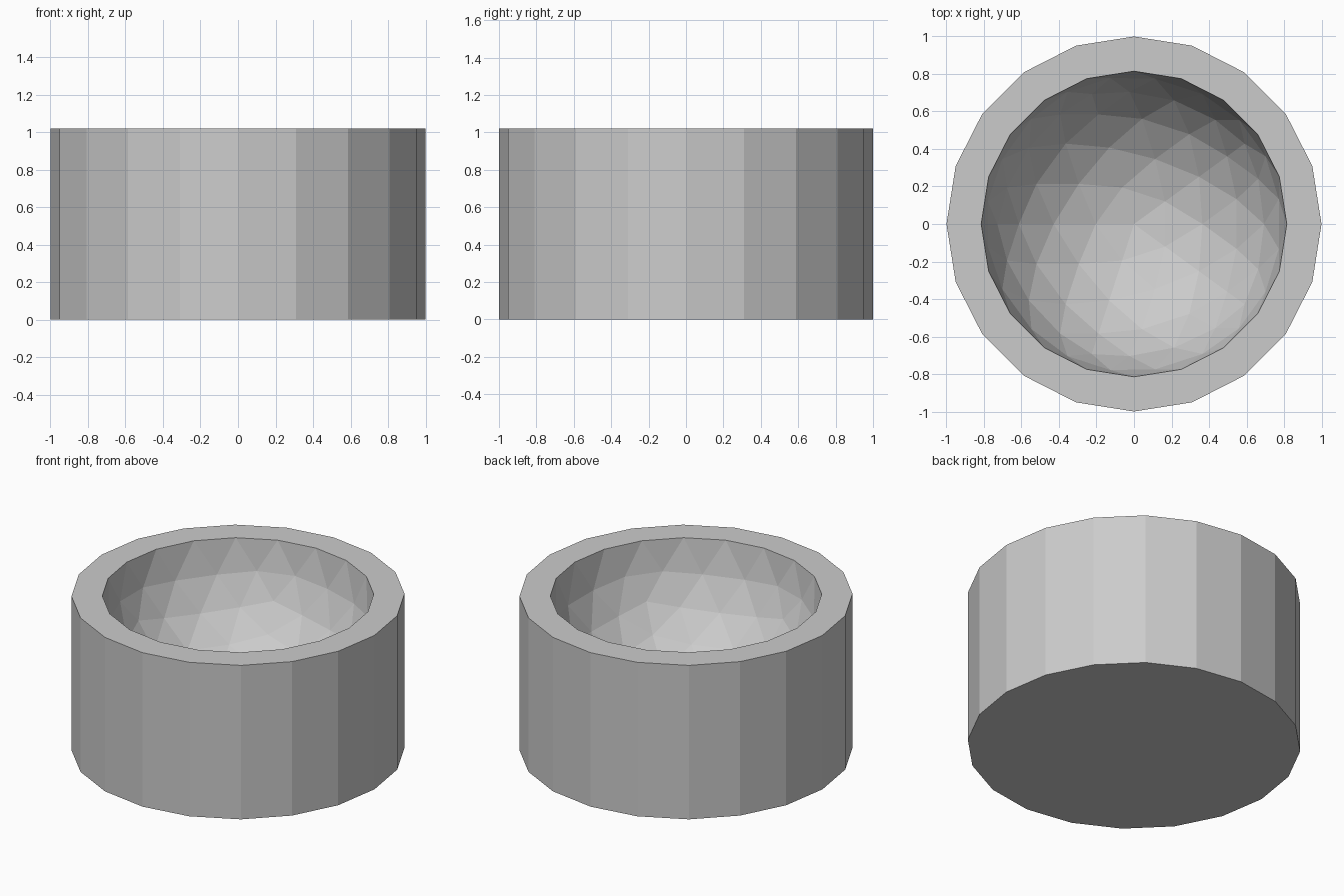
import bpy, bmesh

cube = bpy.data.objects.get("Cube")
if cube:
    bpy.data.objects.remove(cube, do_unlink=True)

HEIGHT, RADIUS, BOWL_RADIUS = 1.02, 1.0, 0.815

# Plain grey material
grey = bpy.data.materials.new("plain grey")
grey.use_nodes = True
colour = (0.6, 0.6, 0.6, 1)
grey.diffuse_color = colour
grey.node_tree.nodes["Principled BSDF"].inputs["Base Color"].default_value = colour

bm = bmesh.new()


def extrude_ring(edges):
    """Extrude a loop of edges; return its new edges and vertices."""
    geom = bmesh.ops.extrude_edge_only(bm, edges=edges)["geom"]
    verts = [g for g in geom if isinstance(g, bmesh.types.BMVert)]
    ring = set(verts)
    new_edges = [g for g in geom if isinstance(g, bmesh.types.BMEdge)
                 and g.verts[0] in ring and g.verts[1] in ring]
    return new_edges, verts


# Faceted hollow: lower half of an icosphere, its equator level with the rim
bmesh.ops.create_icosphere(bm, subdivisions=3, radius=BOWL_RADIUS)
upper = [v for v in bm.verts if v.co.z > 0.01]
bmesh.ops.delete(bm, geom=upper, context='VERTS')
bmesh.ops.translate(bm, verts=bm.verts[:], vec=(0, 0, HEIGHT))
inner_rim = [e for e in bm.edges if len(e.link_faces) == 1]

# Flat rim around the hollow
outer_rim, verts = extrude_ring(inner_rim)
grow = RADIUS / BOWL_RADIUS
bmesh.ops.scale(bm, verts=verts, vec=(grow, grow, 1))

# Outer wall down to the ground, closed by a flat floor
base, verts = extrude_ring(outer_rim)
bmesh.ops.translate(bm, verts=verts, vec=(0, 0, -HEIGHT))
bmesh.ops.holes_fill(bm, edges=base, sides=0)
bmesh.ops.recalc_face_normals(bm, faces=bm.faces[:])

mesh = bpy.data.meshes.new("round_bowl")
bm.to_mesh(mesh)
bm.free()
mesh.materials.append(grey)
bowl = bpy.data.objects.new("round_bowl", mesh)
bpy.context.collection.objects.link(bowl)
